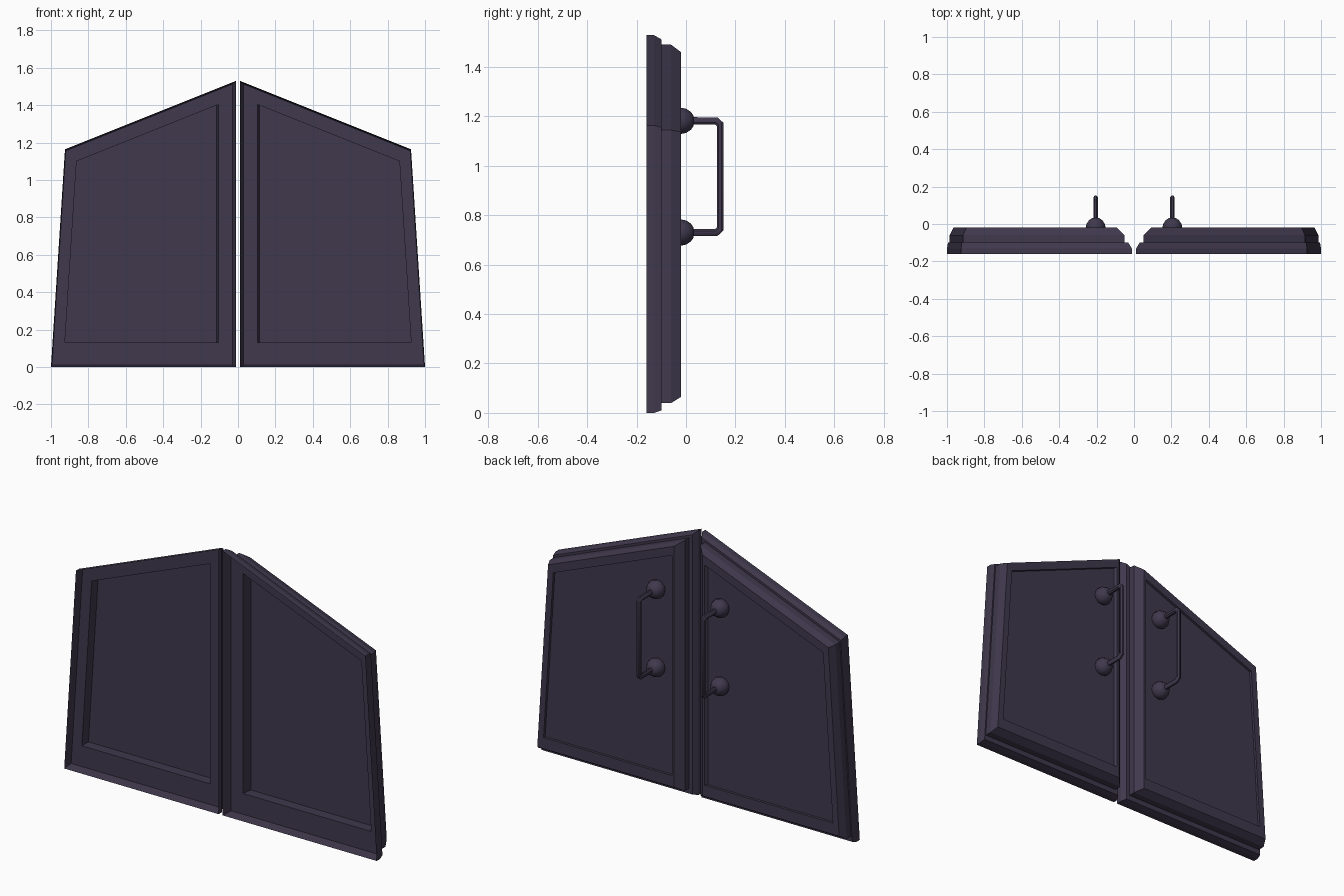
import bpy, bmesh, math
from mathutils import Vector

if "Cube" in bpy.data.objects:
    bpy.data.objects.remove(bpy.data.objects["Cube"], do_unlink=True)

paint = bpy.data.materials.new("dark violet metal")
paint.use_nodes = True
colour = (0.05, 0.04, 0.074, 1)
paint.diffuse_color = colour
paint.node_tree.nodes["Principled BSDF"].inputs["Base Color"].default_value = colour


def finish(bm, name):
    bmesh.ops.recalc_face_normals(bm, faces=bm.faces)
    mesh = bpy.data.meshes.new(name)
    bm.to_mesh(mesh)
    bm.free()
    mesh.materials.append(paint)
    obj = bpy.data.objects.new(name, mesh)
    bpy.context.collection.objects.link(obj)
    return obj


def outline(inner, bottom, outer, top):
    """Four corners of a leaf, each edge moved inwards by its own margin."""
    side = lambda z: 1 - 0.0644 * z - outer
    lid = lambda x: 1.534 - 0.4 * x - top
    # Where the sloping side meets the sloping top
    z = (lid(0) - 0.4 * (1 - outer)) / (1 - 0.4 * 0.0644)
    return [(inner, bottom), (side(bottom), bottom), (side(z), z), (inner, lid(inner))]


RIM = (0.012, 0, 0, 0)
FLOOR = (0.03, 0.01, 0.005, 0.01)
STEP = (0.05, 0.04, 0.012, 0.024)
BACK = (0.09, 0.065, 0.03, 0.038)
PANEL = (0.105, 0.13, 0.066, 0.089)
PANEL_IN = (0.115, 0.13, 0.066, 0.089)

# Loops from the front panel, round the rim, to the back panel
LOOPS = [(PANEL_IN, -0.045), (PANEL, -0.105), (FLOOR, -0.105), (RIM, -0.16),
         (RIM, -0.13), (FLOOR, -0.10), (STEP, -0.10), (STEP, -0.06),
         (BACK, -0.02), (PANEL, -0.02), (PANEL_IN, -0.035)]


def leaf(name, s):
    bm = bmesh.new()
    rings = [[bm.verts.new((s * x, y, z)) for x, z in outline(*margins)]
             for margins, y in LOOPS]
    for a, b in zip(rings, rings[1:]):
        for i in range(4):
            j = (i + 1) % 4
            bm.faces.new((a[i], a[j], b[j], b[i]))
    bm.faces.new(rings[0])
    bm.faces.new(rings[-1])
    return finish(bm, name)


def knob(name, x, z):
    """Low dome turned about the y axis."""
    profile = [(0.047, -0.038), (0.053, -0.02), (0.049, 0), (0.036, 0.02), (0.02, 0.031)]
    sides = 12
    bm = bmesh.new()
    rings = []
    for r, y in profile:
        rings.append([bm.verts.new((x + r * math.cos(k * math.tau / sides), y,
                                    z + r * math.sin(k * math.tau / sides)))
                      for k in range(sides)])
    for a, b in zip(rings, rings[1:]):
        for i in range(sides):
            j = (i + 1) % sides
            bm.faces.new((a[i], a[j], b[j], b[i]))
    bm.faces.new(rings[0])
    bm.faces.new(rings[-1])
    return finish(bm, name)


def handle(name, x, low, high):
    """Bent bar swept along a path with clipped corners."""
    path = [(0.02, high), (0.122, high), (0.138, high - 0.014),
            (0.138, low + 0.014), (0.122, low), (0.02, low)]
    pts = [Vector((x, y, z)) for y, z in path]
    across = Vector((1, 0, 0))
    sides = 8
    bm = bmesh.new()
    rings = []
    for i, p in enumerate(pts):
        before = (p - pts[i - 1]).normalized() if i else None
        after = (pts[i + 1] - p).normalized() if i + 1 < len(pts) else None
        along = ((before or after) + (after or before)).normalized()
        out = along.cross(across)
        ring = []
        for k in range(sides):
            t = (k + 0.5) * math.tau / sides
            ring.append(bm.verts.new(p + across * 0.013 * math.cos(t) + out * 0.016 * math.sin(t)))
        rings.append(ring)
    for a, b in zip(rings, rings[1:]):
        for i in range(sides):
            j = (i + 1) % sides
            bm.faces.new((a[i], a[j], b[j], b[i]))
    bm.faces.new(rings[0])
    bm.faces.new(rings[-1])
    return finish(bm, name)


rounded = []
for side, s in (("left", 1), ("right", -1)):
    leaf(side + "_door_leaf", s)
    rounded.append(handle(side + "_handle_bar", s * 0.205, 0.73, 1.182))
    for level, z in (("upper", 1.182), ("lower", 0.73)):
        rounded.append(knob(side + "_" + level + "_handle_mount", s * 0.205, z))

# Smooth the mounts and bars, keeping sharp edges
bpy.ops.object.select_all(action='DESELECT')
for obj in rounded:
    obj.select_set(True)
bpy.context.view_layer.objects.active = rounded[0]
bpy.ops.object.shade_smooth_by_angle(angle=math.radians(40))
